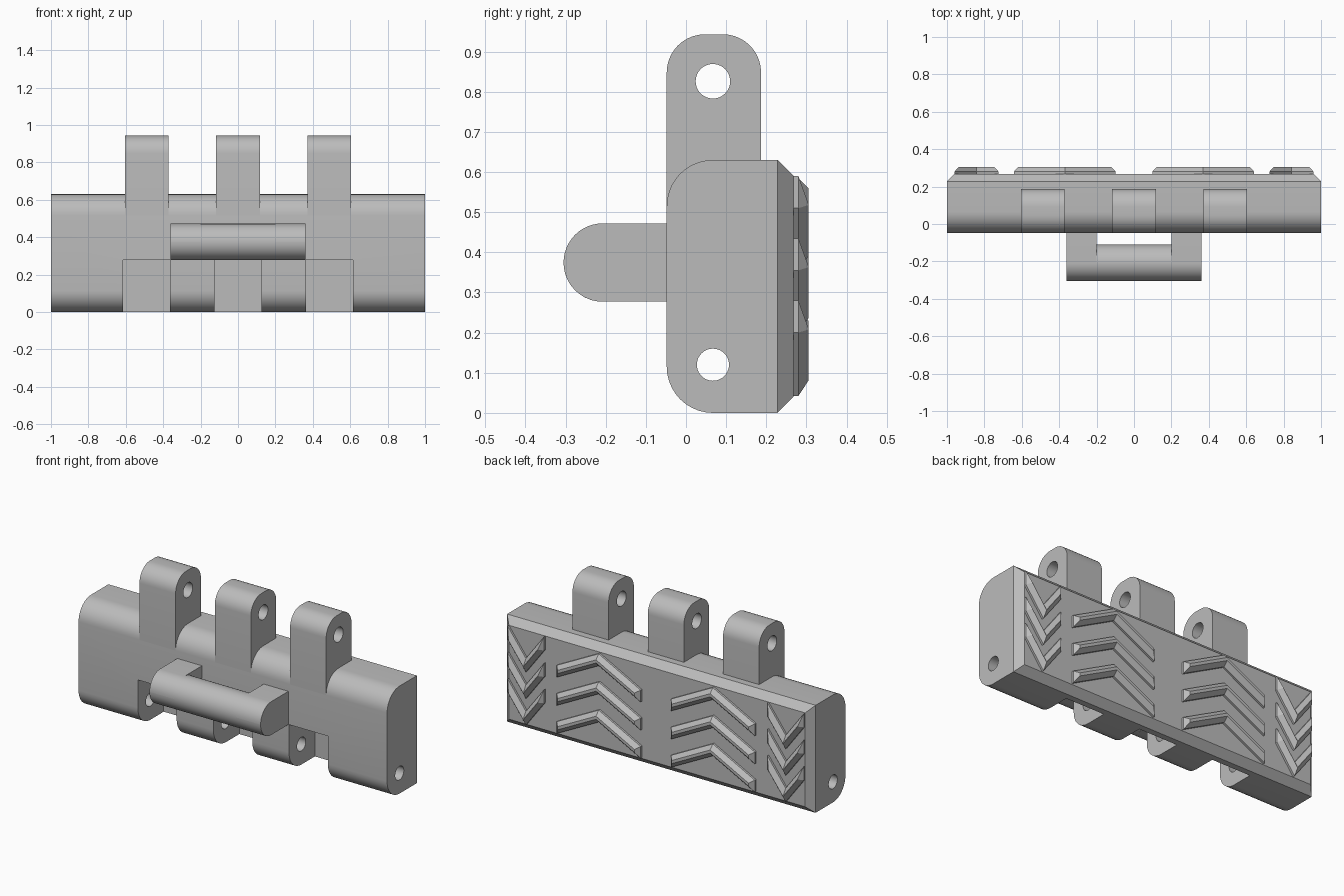
import bpy
import bmesh
import math
from mathutils import Matrix, Vector

if "Cube" in bpy.data.objects:
    bpy.data.objects.remove(bpy.data.objects["Cube"], do_unlink=True)

GREY = (0.5, 0.5, 0.5, 1)
metal = bpy.data.materials.new("plain grey")
metal.use_nodes = True
metal.diffuse_color = GREY
metal.node_tree.nodes["Principled BSDF"].inputs["Base Color"].default_value = GREY


def finish(name, bm, smooth=True):
    bmesh.ops.recalc_face_normals(bm, faces=bm.faces)
    mesh = bpy.data.meshes.new(name)
    bm.to_mesh(mesh)
    bm.free()
    mesh.materials.append(metal)
    obj = bpy.data.objects.new(name, mesh)
    bpy.context.collection.objects.link(obj)
    if smooth:
        shade(obj)
    return obj


def activate(obj):
    bpy.ops.object.select_all(action='DESELECT')
    obj.select_set(True)
    bpy.context.view_layer.objects.active = obj


def shade(obj):
    activate(obj)
    bpy.ops.object.shade_smooth_by_angle(angle=math.radians(30))


def bevelled_box(name, lo, hi, bevels=()):
    """Box between two corners; each bevel is (edge rule, size, segments)."""
    lo, hi = Vector(lo), Vector(hi)
    bm = bmesh.new()
    bmesh.ops.create_cube(bm, size=1)
    size = hi - lo
    bmesh.ops.transform(bm, verts=bm.verts,
                        matrix=Matrix.Translation((lo + hi) / 2) @ Matrix.Diagonal((*size, 1)))
    mid = (lo + hi) / 2
    for rule, width, segments in bevels:
        edges = []
        for e in bm.edges:
            d = (e.verts[0].co + e.verts[1].co) / 2 - mid
            if rule(*(2 * d[i] / size[i] for i in range(3))):
                edges.append(e)
        bmesh.ops.bevel(bm, geom=edges, offset=width, offset_type='OFFSET',
                        segments=segments, profile=0.5, affect='EDGES')
    return finish(name, bm)


def cylinder(name, x0, x1, y, z, radius):
    bm = bmesh.new()
    bmesh.ops.create_cone(bm, cap_ends=True, segments=40, radius1=radius,
                          radius2=radius, depth=x1 - x0)
    bmesh.ops.transform(bm, verts=bm.verts,
                        matrix=Matrix.Translation(((x0 + x1) / 2, y, z))
                        @ Matrix.Rotation(math.pi / 2, 4, 'Y'))
    return finish(name, bm)


def cut(obj, cutter):
    cutter.hide_render = True
    mod = obj.modifiers.new("cut", 'BOOLEAN')
    mod.operation = 'DIFFERENCE'
    mod.solver = 'EXACT'
    mod.object = cutter
    activate(obj)
    bpy.ops.object.modifier_apply(modifier=mod.name)
    bpy.data.objects.remove(cutter, do_unlink=True)


FRONT, BACK, LUG_BACK, PIN_Y = -0.048, 0.268, 0.187, 0.067


def front_edges(x, y, z):
    return y < -0.9 and abs(z) > 0.9


def back_edges(x, y, z):
    return y > 0.9 and max(abs(x), abs(z)) > 0.9


def top_edges(x, y, z):
    return z > 0.9 and abs(y) > 0.9


# Main plate: rounded front, chamfered back rim
body = bevelled_box("link_body", (-1, FRONT, 0), (1, BACK, 0.63),
                    [(back_edges, 0.04, 1), (front_edges, 0.115, 10)])

# Slots between the lower knuckles, then the lower pin hole
for x in (-0.49, 0, 0.49):
    cut(body, bevelled_box("slot_cutter", (x - 0.126, -0.2, -0.1), (x + 0.126, LUG_BACK + 0.005, 0.278)))
cut(body, cylinder("pin_cutter", -1.1, 1.1, PIN_Y, 0.12, 0.04))
shade(body)

# Upper knuckles with pin holes
for side, x in (("right", -0.488), ("middle", 0), ("left", 0.488)):
    lug = bevelled_box("upper_knuckle_" + side, (x - 0.117, FRONT, 0.515),
                       (x + 0.117, LUG_BACK, 0.943), [(top_edges, 0.095, 10)])
    cut(lug, cylinder("pin_cutter", x - 0.2, x + 0.2, PIN_Y, 0.826, 0.043))
    shade(lug)

# Front handle: two rounded arms joined by a round bar
for side, x in (("right", -0.28), ("left", 0.28)):
    bevelled_box("handle_arm_" + side, (x - 0.08, -0.305, 0.277), (x + 0.08, FRONT + 0.01, 0.472),
                 [(front_edges, 0.0974, 12)])
cylinder("handle_bar", -0.21, 0.21, -0.2075, 0.3745, 0.0975)


def chevron(name, x, half, z_end, z_mid, thick, inset=0.023):
    """Bent tread bar with a sloped rim standing on the back face."""
    slope = (z_mid - z_end) / half

    def outline(y, shrink):
        dz = shrink * math.hypot(1, slope)
        xs = (-half + shrink, 0, half - shrink)
        low = [(x + dx, y, z_mid - slope * abs(dx) + dz) for dx in xs]
        high = [(x + dx, y, z_mid - slope * abs(dx) + thick - dz) for dx in xs]
        return low + high[::-1]

    bm = bmesh.new()
    rings = [[bm.verts.new(p) for p in outline(y, s)]
             for y, s in ((BACK - 0.01, 0), (0.28, 0), (0.305, inset))]
    for a, b in zip(rings, rings[1:]):
        for i in range(6):
            j = (i + 1) % 6
            bm.faces.new((a[i], a[j], b[j], b[i]))
    for r in (rings[0], rings[2]):
        bm.faces.new((r[0], r[1], r[4], r[5]))
        bm.faces.new((r[1], r[2], r[3], r[4]))
    finish(name, bm, smooth=False)


# Tread pattern: wide peaks inside, narrow valleys at the ends
for side, sign in (("right", -1), ("left", 1)):
    for row in range(3):
        chevron(f"wide_tread_{side}_{row}", sign * 0.37, 0.272,
                0.045 + row * 0.165, 0.185 + row * 0.165, 0.07)
        chevron(f"narrow_tread_{side}_{row}", sign * 0.842, 0.118,
                0.2 + row * 0.155, 0.042 + row * 0.155, 0.08)
